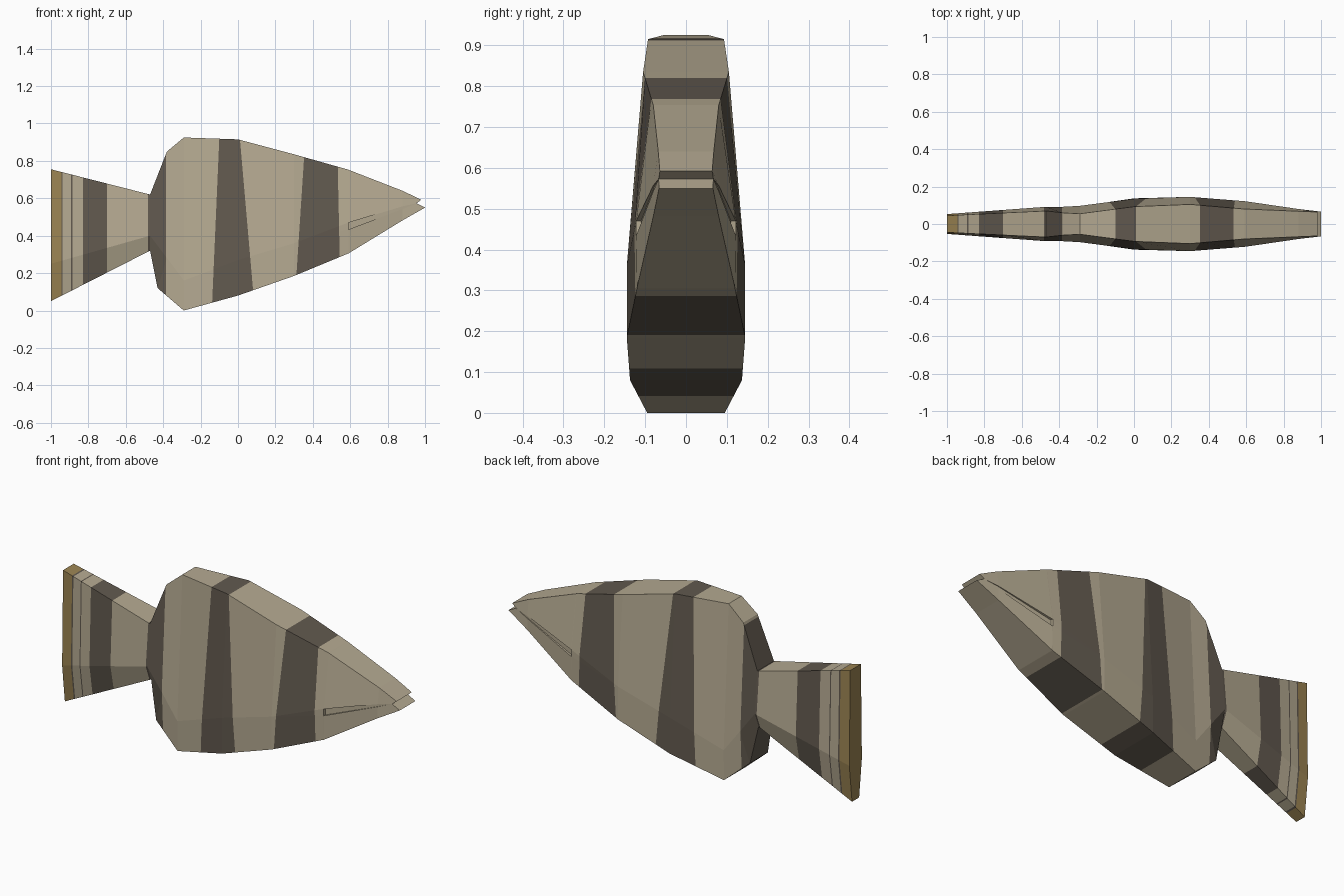
import bpy
import bmesh
from mathutils import Vector

old = bpy.data.objects.get("Cube")
if old:
    bpy.data.objects.remove(old, do_unlink=True)


def material(name, color):
    mat = bpy.data.materials.new(name)
    mat.use_nodes = True
    mat.diffuse_color = (*color, 1)
    mat.node_tree.nodes["Principled BSDF"].inputs["Base Color"].default_value = (*color, 1)
    return mat


TAN, DARK, GOLD = range(3)
MATERIALS = [
    material("sandy tan", (0.46, 0.40, 0.285)),
    material("dark brown stripe", (0.12, 0.10, 0.077)),
    material("ochre gold", (0.33, 0.23, 0.085)),
]

# Stripes: x of rear edge (top, bottom), x of front edge (top, bottom), colour
STRIPES = [
    (-1.10, -1.10, -0.945, -0.945, GOLD),
    (-0.945, -0.945, -0.937, -0.937, DARK),
    (-0.892, -0.892, -0.886, -0.886, DARK),
    (-0.83, -0.83, -0.70, -0.70, DARK),
    (-0.48, -0.48, -0.385, -0.385, DARK),
    (-0.10, -0.14, 0.01, 0.09, DARK),
    (0.36, 0.30, 0.53, 0.55, DARK),
]
TOP_Z = 0.92


def edge_x(top, bottom, z):
    return bottom + (top - bottom) * z / TOP_Z


def half_section(top, mid, bottom, height=0.0, depth=0.0):
    """Points (x, half width, z) down one side; the middle may hold a groove."""
    x, z, w = mid
    up, low = z + height / 2, z - height / 2
    return [(top[0], top[2], top[1]), (x, w, up), (x, w - depth, up),
            (x, w - depth, low), (x, w, low), (bottom[0], bottom[2], bottom[1])]


def loft(name, sections):
    bm = bmesh.new()
    rings = []
    for section in sections:
        pts = half_section(*section)
        right = [bm.verts.new((x, -y, z)) for x, y, z in pts]
        left = [bm.verts.new(p) for p in pts]
        rings.append(right + left[::-1])
    n = len(rings[0])
    for a, b in zip(rings, rings[1:]):
        for i in range(n):
            j = (i + 1) % n
            bm.faces.new((a[i], a[j], b[j], b[i]))
    # Ends closed in rungs, so that the mouth can fold inward
    for ring in (rings[0], rings[-1]):
        for i in range(n // 2 - 1):
            bm.faces.new((ring[i], ring[i + 1], ring[n - 2 - i], ring[n - 1 - i]))
    bmesh.ops.remove_doubles(bm, verts=bm.verts[:], dist=0.0005)
    bmesh.ops.recalc_face_normals(bm, faces=bm.faces[:])
    # Cut the stripe borders, then colour by position
    for rt, rb, ft, fb, _ in STRIPES:
        for t, b in ((rt, rb), (ft, fb)):
            bmesh.ops.bisect_plane(
                bm, geom=bm.verts[:] + bm.edges[:] + bm.faces[:], dist=0.00001,
                plane_co=(b, 0, 0), plane_no=Vector((TOP_Z, 0, b - t)).normalized())
    for face in bm.faces:
        c = face.calc_center_median()
        for rt, rb, ft, fb, color in STRIPES:
            if edge_x(rt, rb, c.z) < c.x < edge_x(ft, fb, c.z):
                face.material_index = color
    mesh = bpy.data.meshes.new(name)
    bm.to_mesh(mesh)
    bm.free()
    for mat in MATERIALS:
        mesh.materials.append(mat)
    obj = bpy.data.objects.new(name, mesh)
    bpy.context.collection.objects.link(obj)
    return obj


# Each section: top, middle and bottom as (x, z, half width), then groove size
neck = ((-0.47, 0.62, 0.07), (-0.47, 0.40, 0.092), (-0.47, 0.32, 0.06))

# Fanned tail
loft("tail_fin", [
    ((-1.0, 0.755, 0.045), (-1.0, 0.25, 0.053), (-1.0, 0.05, 0.03)),
    neck,
])

# Tall flat body, with mouth grooves and a notched mouth at the front
loft("fish_body", [
    neck,
    ((-0.38, 0.85, 0.06), (-0.38, 0.28, 0.092), (-0.43, 0.12, 0.075)),
    ((-0.29, 0.925, 0.055), (-0.29, 0.16, 0.097), (-0.29, 0.0, 0.095)),
    ((0.0, 0.915, 0.093), (0.0, 0.27, 0.135), (0.0, 0.08, 0.137)),
    ((0.3, 0.835, 0.105), (0.3, 0.36, 0.145), (0.3, 0.185, 0.145)),
    ((0.59, 0.753, 0.08), (0.59, 0.452, 0.122), (0.59, 0.305, 0.12), 0.036),
    ((0.592, 0.752, 0.08), (0.592, 0.452, 0.122), (0.592, 0.306, 0.12), 0.036, 0.012),
    ((0.88, 0.64, 0.068), (0.88, 0.55, 0.08), (0.88, 0.482, 0.08), 0.014, 0.004),
    ((0.98, 0.592, 0.064), (0.955, 0.573, 0.067), (1.0, 0.55, 0.066)),
])
